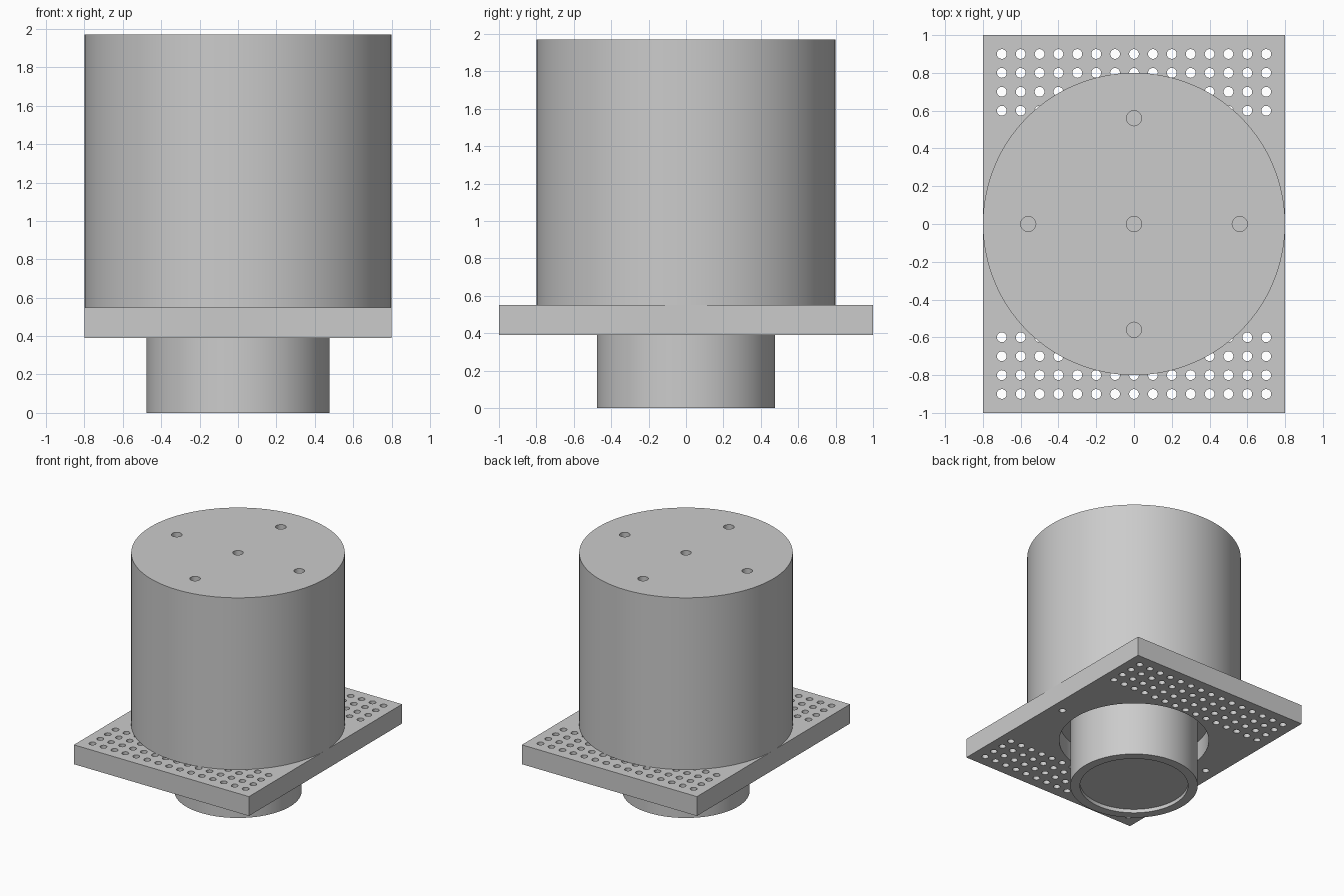
import bpy
import bmesh
from math import radians
from mathutils import Matrix

if "Cube" in bpy.data.objects:
    bpy.data.objects.remove(bpy.data.objects["Cube"])

grey = bpy.data.materials.new("plain_grey")
grey.use_nodes = True
colour = (0.6, 0.6, 0.6, 1)
grey.diffuse_color = colour
grey.node_tree.nodes["Principled BSDF"].inputs["Base Color"].default_value = colour


def add_cylinder(bm, x, y, radius, z0, z1, sides):
    bmesh.ops.create_cone(
        bm, cap_ends=True, segments=sides, radius1=radius, radius2=radius,
        depth=z1 - z0, matrix=Matrix.Translation((x, y, (z0 + z1) / 2)))


def make_object(name, bm):
    mesh = bpy.data.meshes.new(name)
    bm.to_mesh(mesh)
    bm.free()
    mesh.materials.append(grey)
    obj = bpy.data.objects.new(name, mesh)
    bpy.context.collection.objects.link(obj)
    return obj


def cylinder(name, radius, z0, z1):
    bm = bmesh.new()
    add_cylinder(bm, 0, 0, radius, z0, z1, 128)
    return make_object(name, bm)


def drill(obj, holes):
    """Cut a list of (x, y, radius, z0, z1, sides) round holes."""
    bm = bmesh.new()
    for hole in holes:
        add_cylinder(bm, *hole)
    cutter = make_object(obj.name + "_cutter", bm)
    cutter.hide_render = True
    mod = obj.modifiers.new("holes", 'BOOLEAN')
    mod.operation = 'DIFFERENCE'
    mod.solver = 'EXACT'
    mod.object = cutter
    bpy.ops.object.select_all(action='DESELECT')
    bpy.context.view_layer.objects.active = obj
    obj.select_set(True)
    bpy.ops.object.modifier_apply(modifier=mod.name)
    bpy.data.objects.remove(cutter)
    bpy.ops.object.shade_smooth_by_angle(angle=radians(30))


BASE, SEAT, TOP = 0.39, 0.55, 1.97

# Large drum with five blind holes in its top
drum = cylinder("drum", 0.8, SEAT, TOP)
drill(drum, [(x, y, 0.04, TOP - 0.08, TOP + 0.1, 32)
             for x, y in [(0, 0), (0.56, 0), (-0.56, 0), (0, 0.56), (0, -0.56)]])

# Rectangular plate: central opening, side screw holes, two hole grids
bm = bmesh.new()
bmesh.ops.create_cube(bm, size=1, matrix=Matrix.Translation((0, 0, (BASE + SEAT) / 2))
                      @ Matrix.Diagonal((1.6, 2, SEAT - BASE, 1)))
plate = make_object("mounting_plate", bm)
z_span = (BASE - 0.1, SEAT + 0.1)
holes = [(0, 0, 0.56, *z_span, 128)]
holes += [(side * 0.7, 0, 0.026, *z_span, 20) for side in (-1, 1)]
holes += [(col / 10, side * row / 10, 0.026, *z_span, 20)
          for side in (-1, 1) for row in range(6, 10) for col in range(-7, 8)]
drill(plate, holes)

# Lower spigot with a shallow recess underneath
spigot = cylinder("lower_spigot", 0.477, 0, SEAT)
drill(spigot, [(0, 0, 0.405, -0.1, 0.03, 128)])
